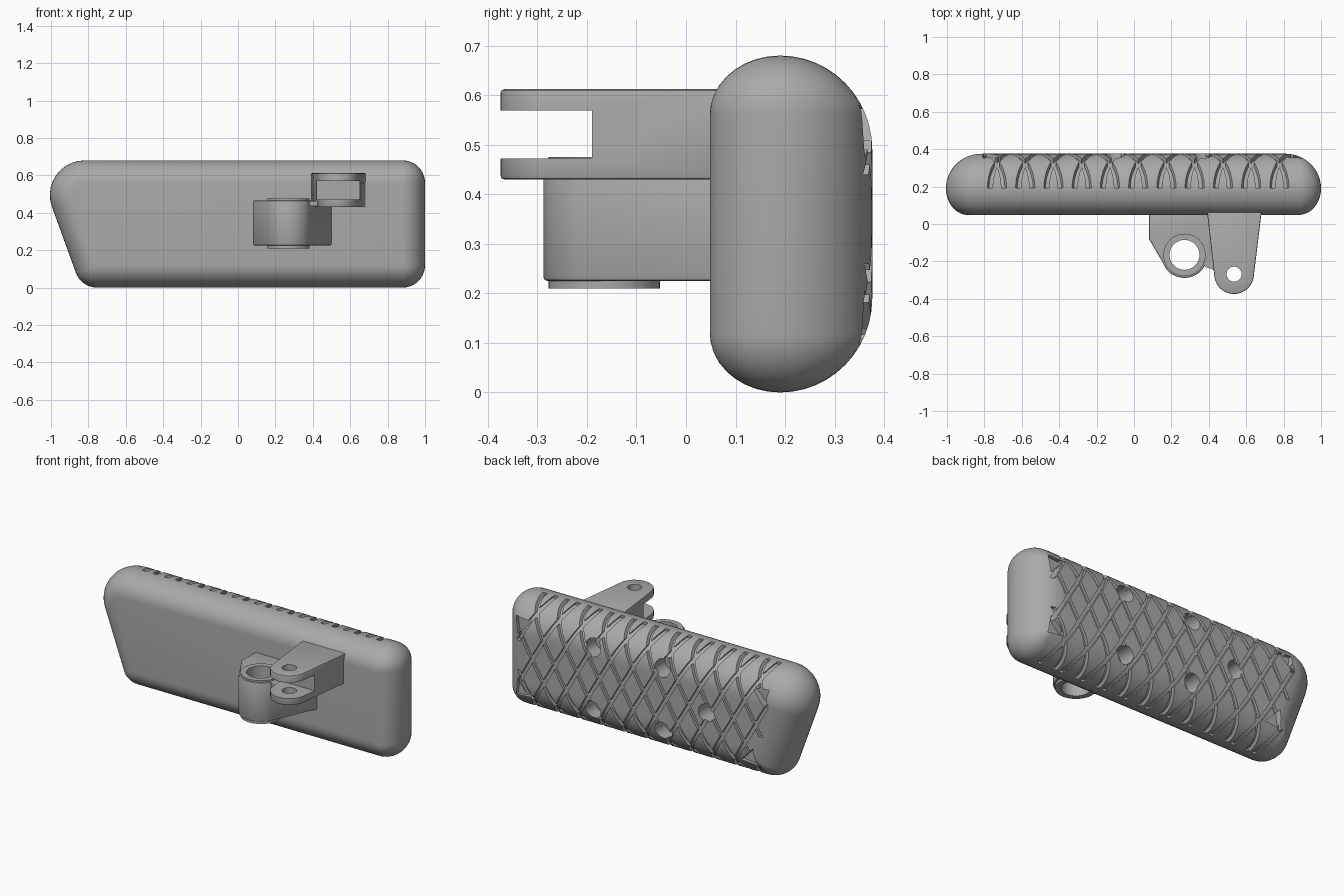
import bpy, bmesh, math
from mathutils import Vector

if "Cube" in bpy.data.objects:
    bpy.data.objects.remove(bpy.data.objects["Cube"], do_unlink=True)

grey = bpy.data.materials.new("plain grey")
grey.use_nodes = True
colour = (0.4, 0.4, 0.4, 1)
grey.diffuse_color = colour
grey.node_tree.nodes["Principled BSDF"].inputs["Base Color"].default_value = colour


def finish(bm, name):
    bmesh.ops.recalc_face_normals(bm, faces=bm.faces)
    mesh = bpy.data.meshes.new(name)
    bm.to_mesh(mesh)
    bm.free()
    ob = bpy.data.objects.new(name, mesh)
    bpy.context.collection.objects.link(ob)
    mesh.materials.append(grey)
    return ob


def add_prism(bm, points, direction):
    face = bm.faces.new([bm.verts.new(p) for p in points])
    new = bmesh.ops.extrude_face_region(bm, geom=[face])["geom"]
    verts = [v for v in new if isinstance(v, bmesh.types.BMVert)]
    bmesh.ops.translate(bm, vec=direction, verts=verts)


def activate(ob):
    bpy.ops.object.select_all(action="DESELECT")
    ob.select_set(True)
    bpy.context.view_layer.objects.active = ob


def combine(ob, tool, operation="DIFFERENCE"):
    mod = ob.modifiers.new("cut", "BOOLEAN")
    mod.object, mod.operation, mod.solver = tool, operation, "EXACT"
    activate(ob)
    bpy.ops.object.modifier_apply(modifier=mod.name)
    bpy.data.objects.remove(tool, do_unlink=True)


def smooth(ob, angle=30):
    activate(ob)
    bpy.ops.object.shade_smooth_by_angle(angle=math.radians(angle))


def circle(cx, cy, r, start=0, end=360, n=40):
    full = end - start == 360
    steps = n if full else n + 1
    angles = [math.radians(start + (end - start) * i / n) for i in range(steps)]
    return [(cx + r * math.cos(a), cy + r * math.sin(a)) for a in angles]


# Body outline: corners and their radii, seen from the front
CORNERS = [Vector(c) for c in ((-0.838, 0), (1, 0), (1, 0.68), (-1.085, 0.68))]
RADII = (0.12, 0.12, 0.12, 0.185)
SEAM, FRONT, BACK = 0.19, 0.048, 0.376


def outline(inset, steps=10):
    points = []
    for i, corner in enumerate(CORNERS):
        before = (corner - CORNERS[i - 1]).normalized()
        after = (CORNERS[(i + 1) % 4] - corner).normalized()
        n1, n2 = Vector((-before.y, before.x)), Vector((-after.y, after.x))
        depth = max(RADII[i], inset + 0.02)
        centre = corner + (n1 + n2) * depth / (1 + n1.dot(n2))
        for s in range(steps + 1):
            points.append(centre - n1.slerp(n2, s / steps) * (depth - inset))
    return points


def rounded_pad(name, shrink):
    layers = []
    for i in range(10):
        t = math.radians(10 * i)
        layers.append((SEAM - (SEAM - FRONT - shrink) * math.cos(t), 0.12 * (1 - math.sin(t))))
    for i in range(13):
        t = math.radians(7.5 * i)
        layers.append((SEAM + (BACK - SEAM - shrink) * math.sin(t), 0.19 * (1 - math.cos(t))))
    del layers[9]
    bm = bmesh.new()
    rings = [[bm.verts.new((p.x, y, p.y)) for p in outline(d + shrink)] for y, d in layers]
    for low, high in zip(rings, rings[1:]):
        for i in range(len(low)):
            bm.faces.new((low[i - 1], low[i], high[i], high[i - 1]))
    bm.faces.new(rings[0])
    bm.faces.new(rings[-1])
    return finish(bm, name)


body = rounded_pad("pedal_body", 0)

# Two sets of crossing diagonal grip grooves, wrapped over the rounded back
for lean, first in ((1, -0.77), (-1, -0.695)):
    bm = bmesh.new()
    for i in range(-4, 16):
        line = []
        for s in range(81):
            z = -0.05 + 0.01 * s
            x = first + 0.151 * i + lean * 0.577 * (0.68 - z)
            if -0.72 - 0.18 * z < x < 0.88:
                line.append((x, z))
        if len(line) > 10:
            (xa, za), (xb, zb) = line[0], line[-1]
            w = 0.014
            add_prism(bm, [(xa - w, SEAM + 0.002, za), (xa + w, SEAM + 0.002, za),
                           (xb + w, SEAM + 0.002, zb), (xb - w, SEAM + 0.002, zb)], (0, 0.3, 0))
    combine(body, finish(bm, "groove_cutter"))
combine(body, rounded_pad("groove_floor", 0.016), "UNION")

# Round holes and triangular corner pockets in the back
bm = bmesh.new()
for x, z in ((0.37, 0.53), (0.37, 0.15), (-0.1, 0.53), (-0.1, 0.15), (-0.4, 0.34)):
    add_prism(bm, [(a, 0.27, b) for a, b in circle(x, z, 0.053, n=32)], (0, 0.2, 0))
for x, z, side in ((0.85, 0.53, 1), (0.85, 0.15, 1), (-0.76, 0.53, -1), (-0.68, 0.15, -1)):
    up = 1 if z > 0.3 else -1
    corners = [(x + side * 0.05, z + up * 0.05), (x - side * 0.055, z + up * 0.04),
               (x + side * 0.035, z - up * 0.055)]
    add_prism(bm, [(a, 0.335, b) for a, b in corners], (0, 0.2, 0))
combine(body, finish(bm, "pocket_cutter"))
smooth(body)


def plate(name, profile, low, high):
    bm = bmesh.new()
    add_prism(bm, [(x, y, low) for x, y in profile], (0, 0, high - low))
    return finish(bm, name)


def soften(ob, width):
    mod = ob.modifiers.new("bevel", "BEVEL")
    mod.width, mod.segments, mod.limit_method = width, 2, "ANGLE"
    mod.angle_limit = math.radians(40)
    activate(ob)
    bpy.ops.object.modifier_apply(modifier=mod.name)


# Pivot lug with a raised bearing ring around its bore
PIVOT = (0.27, -0.165)
lug = plate("pivot_lug", [(0.08, 0.07), (0.08, -0.08)] + circle(*PIVOT, 0.123, 200, 335, 20)
            + [(0.51, 0.07)], 0.225, 0.465)
soften(lug, 0.008)
combine(lug, plate("bearing_ring", circle(*PIVOT, 0.113), 0.21, 0.475), "UNION")
combine(lug, plate("bore_cutter", circle(*PIVOT, 0.08), 0.1, 0.6))
smooth(lug)

# Forked clevis with a slot and a pin hole
PIN = (0.535, -0.268)
clevis = plate("clevis", [(0.39, 0.07)] + circle(*PIN, 0.106, 188, 352, 24) + [(0.683, 0.07)],
               0.43, 0.612)
soften(clevis, 0.007)
combine(clevis, plate("slot_cutter", [(0.3, -0.5), (0.8, -0.5), (0.8, -0.19), (0.3, -0.19)],
                      0.472, 0.569))
combine(clevis, plate("pin_cutter", circle(*PIN, 0.04), 0.3, 0.7))
smooth(clevis)

# Small web joining the lug and the clevis
web = plate("joining_web", [(0.36, -0.2), (0.385, -0.232), (0.415, -0.24), (0.45, -0.26),
                            (0.46, -0.1), (0.4, -0.1)], 0.435, 0.463)
smooth(web)
